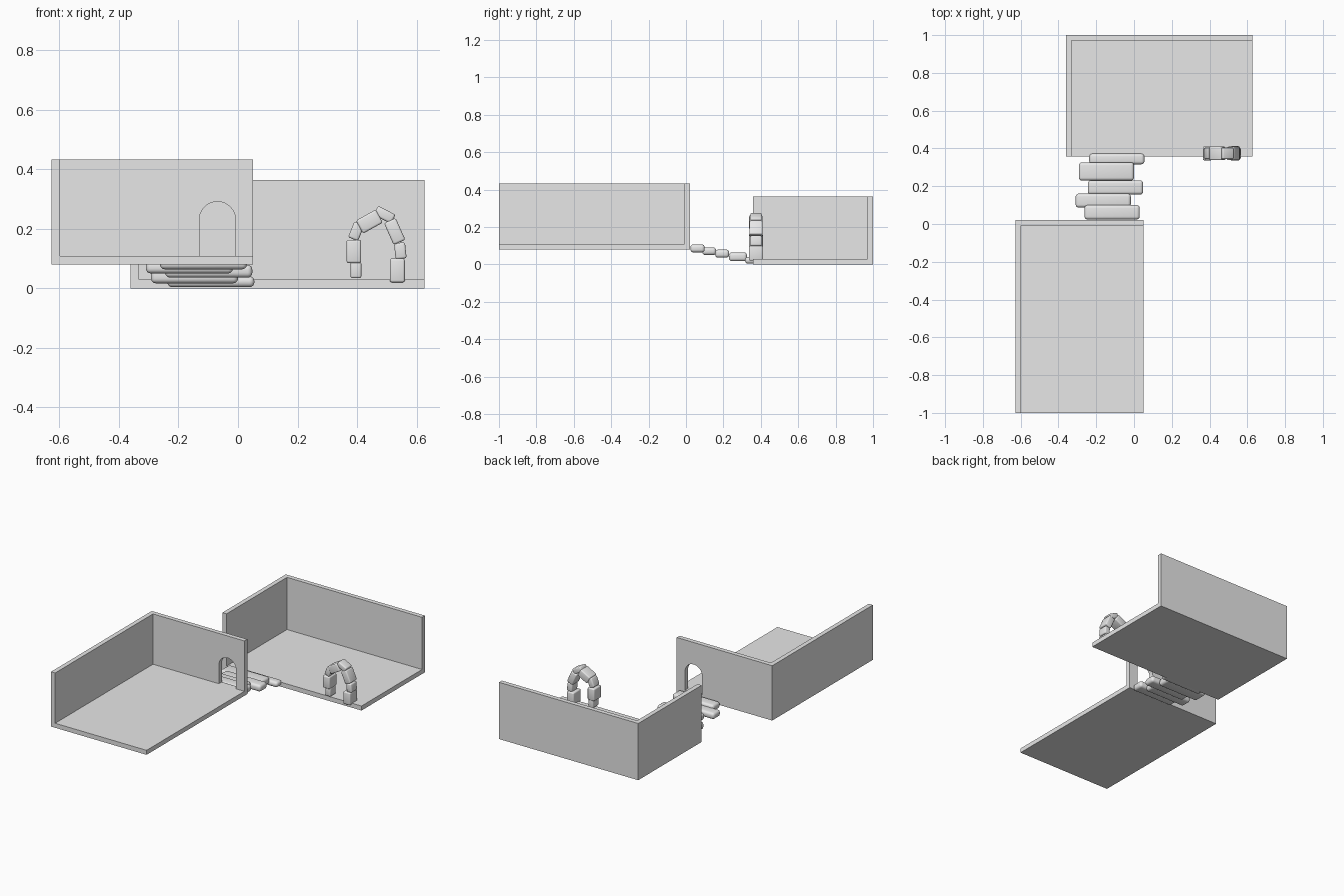
import bpy, bmesh, math
from mathutils import Matrix, Vector

if "Cube" in bpy.data.objects:
    bpy.data.objects.remove(bpy.data.objects["Cube"])

stone = bpy.data.materials.new("plain_grey")
stone.diffuse_color = (0.8, 0.8, 0.8, 1)
stone.use_nodes = True
stone.node_tree.nodes["Principled BSDF"].inputs["Base Color"].default_value = stone.diffuse_color


def finish(name, bm):
    bmesh.ops.recalc_face_normals(bm, faces=bm.faces)
    me = bpy.data.meshes.new(name)
    bm.to_mesh(me)
    bm.free()
    me.materials.append(stone)
    ob = bpy.data.objects.new(name, me)
    bpy.context.collection.objects.link(ob)
    return ob


def box(name, lo, hi):
    bm = bmesh.new()
    lo, hi = Vector(lo), Vector(hi)
    bmesh.ops.create_cube(bm, size=1, matrix=Matrix.Translation((lo + hi) / 2)
                          @ Matrix.Diagonal((*(hi - lo), 1)))
    return finish(name, bm)


def cut(ob, cutter):
    # subtract the cutter, bake the result and discard the cutter
    cutter.hide_render = True
    mod = ob.modifiers.new("cut", 'BOOLEAN')
    mod.operation, mod.solver, mod.object = 'DIFFERENCE', 'EXACT', cutter
    bpy.context.view_layer.objects.active = ob
    bpy.ops.object.modifier_apply(modifier=mod.name)
    bpy.data.objects.remove(cutter)


def rounded(ob, width, segments):
    mod = ob.modifiers.new("round", 'BEVEL')
    mod.width, mod.segments = width, segments
    bpy.ops.object.select_all(action='DESELECT')
    ob.select_set(True)
    bpy.context.view_layer.objects.active = ob
    bpy.ops.object.modifier_apply(modifier=mod.name)
    bpy.ops.object.shade_smooth_by_angle(angle=math.radians(35))


def room(name, lo, hi, t):
    # floor with a left and a back wall, open to the front, right and top
    ob = box(name, lo, hi)
    cut(ob, box("room_cutter", (lo[0] + t, lo[1] - 1, lo[2] + t),
                (hi[0] + 1, hi[1] - t, hi[2] + 1)))
    return ob


T = 0.029
upper = room("upper_room", (-0.627, -1, 0.08), (0.051, 0.021, 0.432), T)
room("lower_room", (-0.361, 0.357, 0), (0.627, 1, 0.364), T)

# arched doorway through the back wall of the upper room
cx, r, spring = -0.069, 0.061, 0.23
outline = [(cx - r, 0.08 + T), (cx + r, 0.08 + T)]
outline += [(cx + r * math.cos(a * math.pi / 16), spring + r * math.sin(a * math.pi / 16))
            for a in range(17)]
bm = bmesh.new()
face = bm.faces.new([bm.verts.new((x, -0.05, z)) for x, z in outline])
ext = bmesh.ops.extrude_face_region(bm, geom=[face])
bmesh.ops.translate(bm, vec=(0, 0.1, 0),
                    verts=[g for g in ext["geom"] if isinstance(g, bmesh.types.BMVert)])
cut(upper, finish("door_cutter", bm))

# stepping slabs: x start, y range, z range
steps = [(-0.262, 0.024, 0.100, 0.064, 0.107),
         (-0.309, 0.087, 0.161, 0.050, 0.091),
         (-0.244, 0.156, 0.231, 0.036, 0.079),
         (-0.292, 0.230, 0.326, 0.017, 0.064),
         (-0.237, 0.316, 0.373, 0.004, 0.040)]
for i, (x, y0, y1, z0, z1) in enumerate(steps):
    rounded(box(f"step_{i + 1}", (x, y0, z0), (x + 0.292, y1, z1)), 0.016, 4)

# arch stones: x, z, width, height, depth, tilt
stones = [(0.396, 0.062, 0.036, 0.056, 0.060, 0),
          (0.389, 0.124, 0.049, 0.078, 0.074, 0),
          (0.397, 0.192, 0.036, 0.058, 0.060, 22),
          (0.441, 0.224, 0.050, 0.076, 0.072, 61),
          (0.492, 0.247, 0.034, 0.066, 0.060, 117),
          (0.526, 0.191, 0.043, 0.080, 0.070, -24),
          (0.545, 0.126, 0.037, 0.054, 0.060, -6),
          (0.535, 0.060, 0.050, 0.080, 0.076, 0)]
for i, (x, z, w, h, d, tilt) in enumerate(stones):
    ob = box(f"arch_stone_{i + 1}", (-w / 2, -d / 2, -h / 2), (w / 2, d / 2, h / 2))
    rounded(ob, 0.007, 3)
    ob.location = (x, 0.374, z)
    ob.rotation_euler.y = math.radians(tilt)
